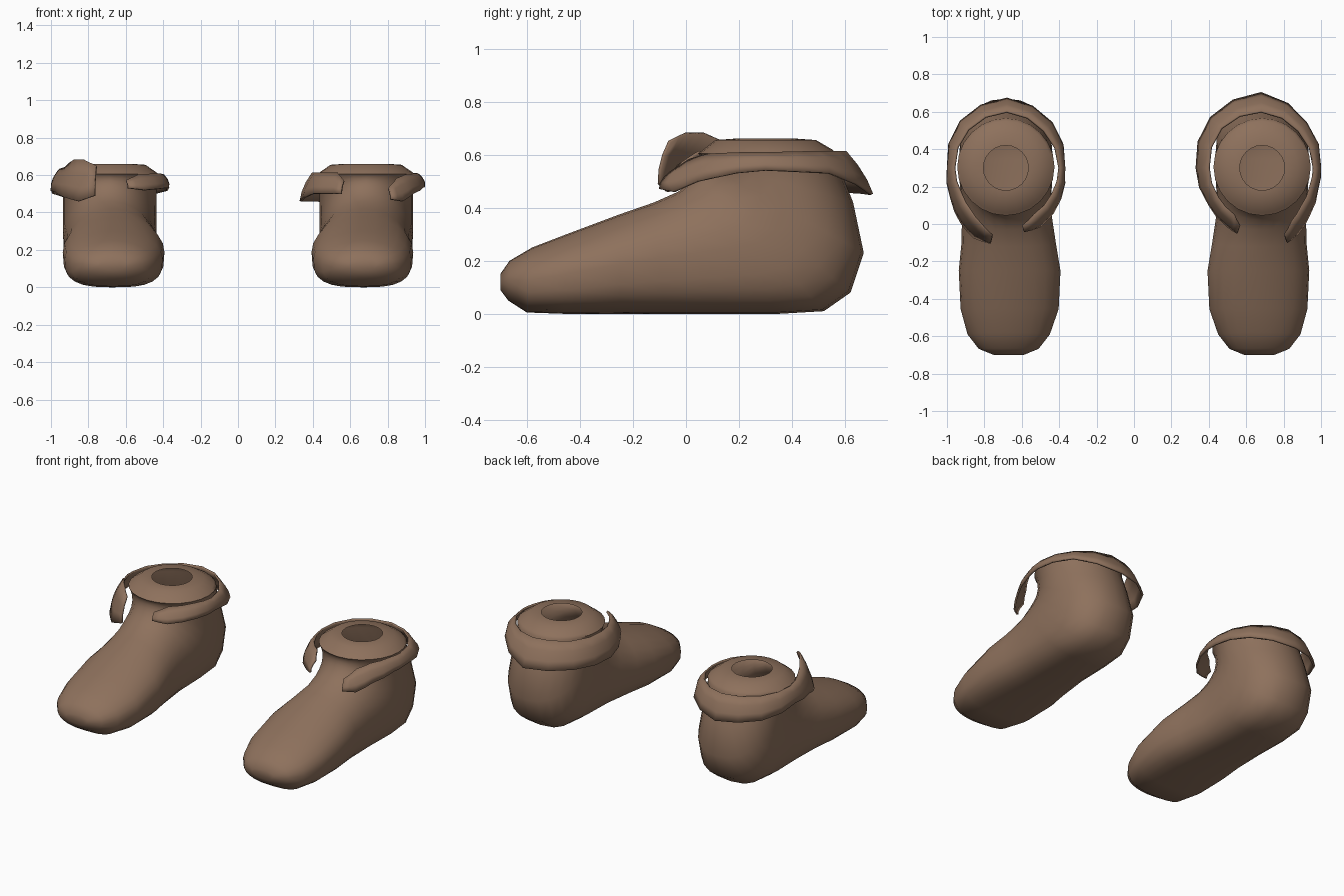
import bpy, bmesh, math

if "Cube" in bpy.data.objects:
    bpy.data.objects.remove(bpy.data.objects["Cube"])

brown = bpy.data.materials.new("brown leather")
brown.diffuse_color = (0.27, 0.165, 0.108, 1)
brown.use_nodes = True
brown.node_tree.nodes["Principled BSDF"].inputs["Base Color"].default_value = brown.diffuse_color


def loft(name, rings, closed, cap=False):
    """Skin a list of equally long point rows into one smooth mesh."""
    bm = bmesh.new()
    rows = [[bm.verts.new(p) for p in ring] for ring in rings]
    n = len(rows[0])
    for a, b in zip(rows, rows[1:]):
        for i in range(n if closed else n - 1):
            j = (i + 1) % n
            bm.faces.new((a[i], a[j], b[j], b[i]))
    if cap:
        bm.faces.new(rows[0])
    bmesh.ops.recalc_face_normals(bm, faces=bm.faces[:])
    mesh = bpy.data.meshes.new(name)
    bm.to_mesh(mesh)
    bm.free()
    mesh.materials.append(brown)
    ob = bpy.data.objects.new(name, mesh)
    bpy.context.collection.objects.link(ob)
    bpy.ops.object.select_all(action='DESELECT')
    bpy.context.view_layer.objects.active = ob
    ob.select_set(True)
    bpy.ops.object.shade_smooth_by_angle(angle=math.radians(50))
    return ob


# Foot sections fanning from toe to ankle:
# instep y, z, sole/heel y, z, centre x, half width, squareness of the sole side
SECTIONS = [
    (-.70, .15, -.70, .09, .67, .08, 2),
    (-.665, .20, -.67, .05, .67, .16, 2.3),
    (-.58, .25, -.60, .005, .67, .22, 2.8),
    (-.45, .30, -.46, 0, .665, .262, 3),
    (-.25, .375, -.25, 0, .665, .272, 3),
    (-.12, .42, -.08, 0, .67, .252, 3),
    (-.03, .46, .12, 0, .68, .24, 3),
    (.02, .50, .35, 0, .685, .245, 3),
    (.04, .53, .52, .01, .685, .25, 2.8),
    (.05, .55, .62, .08, .685, .25, 2.5),
    (.055, .57, .67, .23, .685, .25, 2.3),
    (.055, .585, .63, .42, .685, .25, 2),
    (.05, .60, .57, .57, .685, .253, 2),
    (.045, .605, .565, .605, .685, .26, 2),
    (.06, .615, .55, .62, .685, .245, 2),
    (.11, .655, .49, .655, .685, .19, 2),
    (.18, .66, .42, .66, .685, .12, 2),
]


def section(ya, za, yb, zb, cx, hw, e, side, n=24):
    ring = []
    for i in range(n):
        t = 2 * math.pi * i / n
        c, s = math.cos(t), math.sin(t)
        p = 2 if c > 0 else e
        u = math.copysign(abs(c) ** (2 / p), c)
        v = math.copysign(abs(s) ** (2 / p), s)
        f = (1 - u) / 2
        ring.append((side * (cx + hw * v), ya + (yb - ya) * f, za + (zb - za) * f))
    return ring


# Loose cuff around the ankle, open at the front:
# angle, top radius, top height, bottom radius, bottom height
CUFFS = {
    "right": (1, [
        (-71, .38, .53, .42, .47), (-60, .33, .58, .40, .46),
        (-45, .30, .60, .36, .50), (-20, .28, .605, .32, .53),
        (0, .28, .605, .315, .54), (45, .28, .61, .34, .53),
        (90, .30, .61, .40, .45), (135, .30, .61, .38, .46),
        (180, .28, .61, .345, .46), (215, .28, .61, .34, .50),
        (240, .29, .61, .36, .50), (250, .33, .57, .37, .50)]),
    "left": (-1, [
        (-75, .32, .57, .35, .53), (-60, .29, .60, .36, .52),
        (-30, .28, .605, .33, .53), (0, .28, .60, .305, .53),
        (45, .28, .61, .34, .50), (90, .30, .61, .37, .46),
        (135, .29, .61, .35, .48), (180, .28, .62, .315, .52),
        (210, .28, .64, .34, .51), (230, .30, .68, .38, .48),
        (245, .33, .68, .41, .46), (258, .37, .65, .41, .49)]),
}


def cuff_row(angle, rt, zt, rb, zb, side):
    a = math.radians(angle)
    row = []
    for k in range(4):
        f = k / 3
        r = rt + (rb - rt) * f + .012 * math.sin(math.pi * f)
        row.append((side * .68 + r * math.cos(a), .30 + r * math.sin(a), zt + (zb - zt) * f))
    return row


for label, (side, table) in CUFFS.items():
    # Foot with a rounded, pierced ankle top
    loft(label + "_foot", [section(*s, side) for s in SECTIONS], True, cap=True)
    # Folded cuff with flaps at its front ends
    rows = []
    for a, b in zip(table, table[1:]):
        for f in (0, .5):
            rows.append(cuff_row(*[p + (q - p) * f for p, q in zip(a, b)], side))
    rows.append(cuff_row(*table[-1], side))
    cuff = loft(label + "_cuff", rows, False)
    thick = cuff.modifiers.new("thickness", 'SOLIDIFY')
    thick.thickness = .012
    thick.offset = 0
